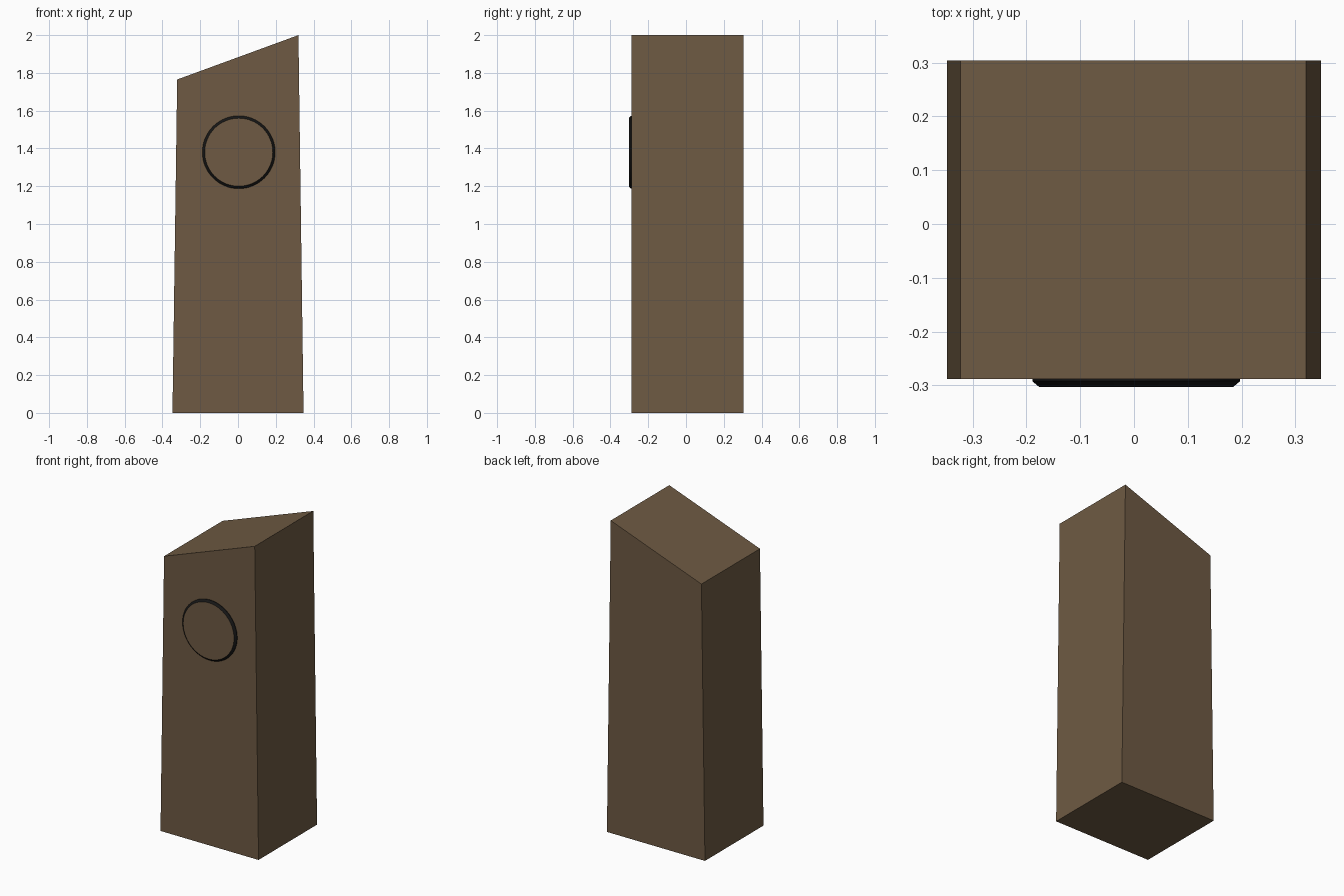
import bpy, bmesh, math

if "Cube" in bpy.data.objects:
    bpy.data.objects.remove(bpy.data.objects["Cube"])


def material(name, rgb):
    m = bpy.data.materials.new(name)
    m.diffuse_color = (*rgb, 1.0)
    m.use_nodes = True
    m.node_tree.nodes["Principled BSDF"].inputs["Base Color"].default_value = m.diffuse_color
    return m


brown = material("brown", (0.156, 0.102, 0.056))
black = material("black", (0.008, 0.008, 0.008))


def make_object(name, bm, mats):
    bmesh.ops.recalc_face_normals(bm, faces=bm.faces)
    me = bpy.data.meshes.new(name)
    bm.to_mesh(me)
    bm.free()
    for m in mats:
        me.materials.append(m)
    ob = bpy.data.objects.new(name, me)
    bpy.context.collection.objects.link(ob)
    return ob


# Tapered pillar with slanted top, extruded from its front profile
FRONT, BACK = -0.288, 0.304
profile = [(-0.347, 0), (0.347, 0), (0.32, 2.0), (-0.322, 1.765)]
bm = bmesh.new()
face = bm.faces.new([bm.verts.new((x, FRONT, z)) for x, z in profile])
ext = bmesh.ops.extrude_face_region(bm, geom=[face], use_keep_orig=True)
for g in ext["geom"]:
    if isinstance(g, bmesh.types.BMVert):
        g.co.y = BACK
make_object("pillar_body", bm, [brown])

# Round plate on the front: black rim with a bevelled edge, brown face
SIDES = 64
CX, CZ = 0.004, 1.38
bm = bmesh.new()
rings = []
for r, y in [(0.193, FRONT + 0.002), (0.193, FRONT - 0.004), (0.180, -0.303)]:
    rings.append([bm.verts.new((CX + r * math.cos(2 * math.pi * i / SIDES), y,
                                CZ + r * math.sin(2 * math.pi * i / SIDES)))
                  for i in range(SIDES)])
for a, b in zip(rings, rings[1:]):
    for i in range(SIDES):
        j = (i + 1) % SIDES
        bm.faces.new((a[i], a[j], b[j], b[i])).material_index = 1
bm.faces.new(rings[-1]).material_index = 0
bm.faces.new(rings[0]).material_index = 1
plate = make_object("round_plate", bm, [brown, black])
bpy.context.view_layer.objects.active = plate
plate.select_set(True)
bpy.ops.object.shade_smooth_by_angle(angle=math.radians(30))
